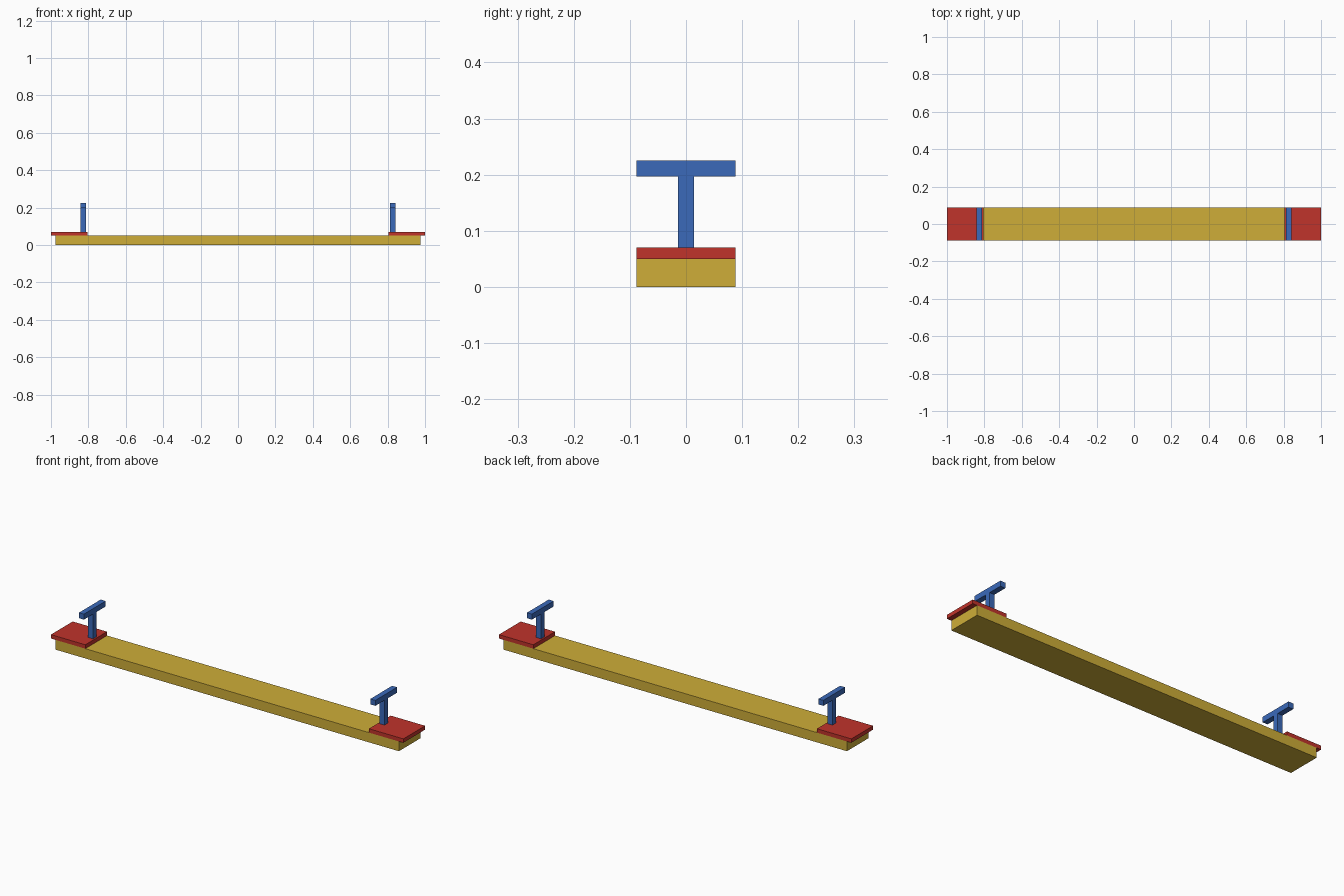
import bpy
import bmesh

cube = bpy.data.objects.get("Cube")
if cube:
    bpy.data.objects.remove(cube, do_unlink=True)


def make_material(name, rgb):
    mat = bpy.data.materials.new(name)
    mat.use_nodes = True
    colour = (*rgb, 1.0)
    mat.diffuse_color = colour
    mat.node_tree.nodes["Principled BSDF"].inputs["Base Color"].default_value = colour
    return mat


yellow = make_material("yellow paint", (0.62, 0.42, 0.04))
red = make_material("red paint", (0.53, 0.033, 0.024))
blue = make_material("blue paint", (0.043, 0.142, 0.49))


def box(name, low, high, mat):
    """Flat-sided box spanning two opposite corners."""
    bm = bmesh.new()
    bmesh.ops.create_cube(bm, size=1)
    for v in bm.verts:
        v.co = [(a + b) / 2 + c * (b - a) for a, b, c in zip(low, high, v.co)]
    mesh = bpy.data.meshes.new(name)
    bm.to_mesh(mesh)
    bm.free()
    mesh.materials.append(mat)
    obj = bpy.data.objects.new(name, mesh)
    bpy.context.collection.objects.link(obj)
    return obj


HALF_WIDTH = 0.088
PLANK_TOP, SEAT_TOP, BAR_BASE, BAR_TOP = 0.05, 0.07, 0.197, 0.225
POST_IN, POST_OUT, POST_HALF = 0.813, 0.841, 0.014

# Long plank
box("plank", (-0.975, -HALF_WIDTH, 0), (0.975, HALF_WIDTH, PLANK_TOP), yellow)

# Seat and T-shaped handle at each end
for side, s in (("left", 1), ("right", -1)):
    def end_box(part, inner, outer, half, z0, z1, mat):
        x0, x1 = sorted((s * inner, s * outer))
        box(f"{side}_{part}", (x0, -half, z0), (x1, half, z1), mat)

    end_box("seat", 0.805, 1.0, HALF_WIDTH, PLANK_TOP, SEAT_TOP, red)
    end_box("handle_post", POST_IN, POST_OUT, POST_HALF, SEAT_TOP, BAR_BASE, blue)
    end_box("handle_bar", POST_IN, POST_OUT, HALF_WIDTH, BAR_BASE, BAR_TOP, blue)
